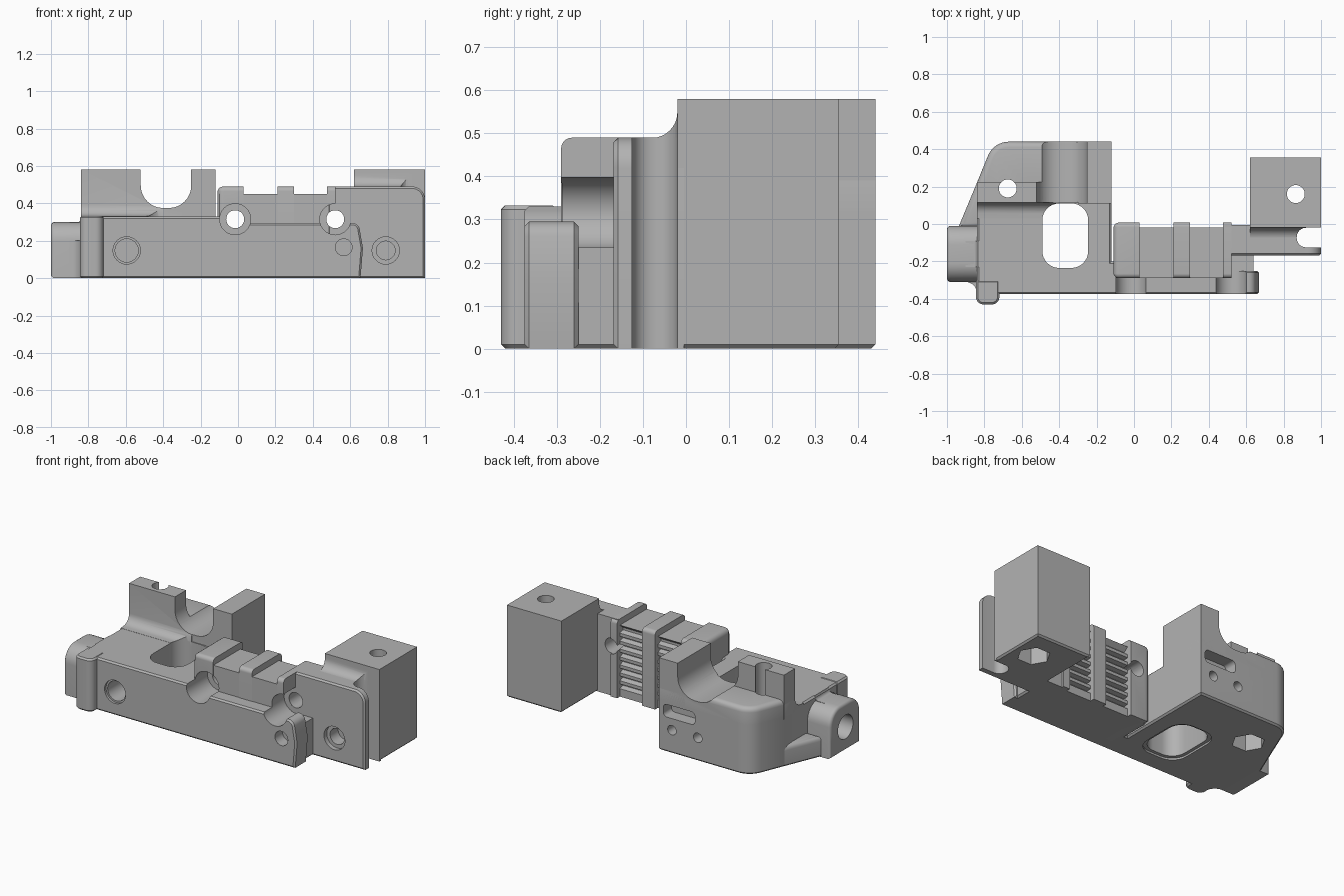
import bpy, bmesh, math
from mathutils import Vector

if "Cube" in bpy.data.objects:
    bpy.data.objects.remove(bpy.data.objects["Cube"], do_unlink=True)

grey = bpy.data.materials.new("machined_grey")
grey.use_nodes = True
grey.diffuse_color = (0.45, 0.45, 0.45, 1)
grey.node_tree.nodes["Principled BSDF"].inputs["Base Color"].default_value = (0.45, 0.45, 0.45, 1)


def rounded(pts, steps=8):
    """Profile from (u, v) or (u, v, radius) corners."""
    out = []
    for i, p in enumerate(pts):
        c = Vector(p[:2])
        if len(p) < 3:
            out.append(c)
            continue
        d1 = (Vector(pts[i - 1][:2]) - c).normalized()
        d2 = (Vector(pts[(i + 1) % len(pts)][:2]) - c).normalized()
        half = d1.angle(d2) / 2
        mid = c + (d1 + d2).normalized() * p[2] / math.sin(half)
        t = p[2] / math.tan(half)
        s, e = c + d1 * t - mid, c + d2 * t - mid
        a = math.atan2(s.y, s.x)
        turn = (math.atan2(e.y, e.x) - a + math.pi) % math.tau - math.pi
        for k in range(steps + 1):
            w = a + turn * k / steps
            out.append(mid + Vector((math.cos(w), math.sin(w))) * p[2])
    return out


def prism(name, axis, lo, hi, pts, bevel_lo=0, bevel_hi=0):
    """Extrude a profile along an axis, optionally rounding its end rims."""
    place = {"x": lambda d, p: (d, p.x, p.y), "y": lambda d, p: (p.x, d, p.y),
             "z": lambda d, p: (p.x, p.y, d)}[axis]
    prof = rounded(pts)
    bm = bmesh.new()
    a = [bm.verts.new(place(lo, p)) for p in prof]
    b = [bm.verts.new(place(hi, p)) for p in prof]
    caps = [bm.faces.new(a), bm.faces.new(b)]
    for i in range(len(a)):
        j = (i + 1) % len(a)
        bm.faces.new((a[i], a[j], b[j], b[i]))
    bmesh.ops.recalc_face_normals(bm, faces=bm.faces)
    rims = [(list(f.edges), w) for f, w in zip(caps, (bevel_lo, bevel_hi))]
    for edges, width in rims:
        if width:
            bmesh.ops.bevel(bm, geom=edges, offset=width, segments=1 if width <= 0.01 else 4,
                            affect="EDGES", profile=0.5)
    mesh = bpy.data.meshes.new(name)
    bm.to_mesh(mesh)
    bm.free()
    mesh.materials.append(grey)
    ob = bpy.data.objects.new(name, mesh)
    bpy.context.scene.collection.objects.link(ob)
    return ob


def rect(u0, v0, u1, v1, r=None):
    return [(u, v) if r is None else (u, v, r) for u, v in ((u0, v0), (u1, v0), (u1, v1), (u0, v1))]


def disc(u, v, r, n=32):
    return [(u + r * math.cos(math.tau * k / n), v + r * math.sin(math.tau * k / n)) for k in range(n)]


cutters = []


def cutter(*args):
    ob = prism("cutter", *args)
    ob.hide_render = True
    cutters.append(ob)
    return ob


def cut(ob, *tools):
    for t in tools:
        m = ob.modifiers.new("cut", "BOOLEAN")
        m.operation, m.solver, m.object = "DIFFERENCE", "EXACT", t
    parts.append(ob)


parts = []

# Cutters: window, channel, clamp slot, bolt holes
window = cutter("z", -0.1, 0.5, rect(-0.49, -0.235, -0.245, 0.11, 0.09))
window_rim = cutter("z", -0.1, 0.012, rect(-0.51, -0.255, -0.225, 0.13, 0.1))
channel = cutter("y", 0, 0.6, [(-0.52, 0.8), (-0.52, 0.375, 0.12), (-0.25, 0.375, 0.12), (-0.25, 0.8)])
clamp_slot = cutter("z", -0.1, 0.8, [(0.87, -0.125, 0.05), (1.1, -0.125), (1.1, -0.02), (0.87, -0.02, 0.05)])
cross_bolts = [cutter("y", -0.6, 0.3, disc(x, 0.315, 0.048)) for x in (-0.015, 0.52)]
counterbores = [cutter("y", -0.6, -0.165, disc(x, 0.315, 0.083)) for x in (-0.015, 0.52)]
bolting = cross_bolts + counterbores
post_bolts, nut_pockets = [], []
for x, y in ((-0.675, 0.19), (0.865, 0.16)):
    post_bolts.append(cutter("z", -0.1, 0.8, disc(x, y, 0.048)))
    nut_pockets.append(cutter("z", -0.1, 0.2, disc(x, y, 0.095, 6)))
left_screw = [cutter("y", -0.5, -0.36, disc(-0.595, 0.148, 0.073)),
              cutter("y", -0.5, -0.22, disc(-0.595, 0.148, 0.062))]
right_screw = [cutter("y", -0.3, -0.14, disc(0.79, 0.148, 0.073)),
               cutter("y", -0.3, -0.06, disc(0.79, 0.148, 0.05))]
small_screw = cutter("y", -0.5, -0.28, disc(0.565, 0.165, 0.045))
end_bore = cutter("x", -1.1, -0.8, disc(-0.16, 0.15, 0.075))
rear_cuts = [cutter("y", 0.36, 0.5, rect(-0.37, 0.22, -0.15, 0.3, 0.025))]
rear_cuts += [cutter("y", 0.34, 0.5, disc(x, 0.147, 0.03, 20)) for x in (-0.21, -0.39)]

# Left body, raised rear deck, thin wall and post
cut(prism("left_body", "z", 0, 0.33,
          [(-0.84, -0.375), (-0.02, -0.375), (-0.02, -0.2), (-0.12, -0.2), (-0.12, 0.44),
           (-0.75, 0.44, 0.12), (-0.84, 0.22)], 0.01, 0.01),
    window, window_rim, post_bolts[0], nut_pockets[0], *left_screw, *rear_cuts, *bolting)
cut(prism("rear_deck", "z", 0.31, 0.42,
          [(-0.84, 0.115), (-0.12, 0.115), (-0.12, 0.44), (-0.75, 0.44, 0.12), (-0.84, 0.22)], 0, 0.03),
    channel, post_bolts[0])
cut(prism("thin_wall", "x", -0.84, -0.4,
          [(0.03, 0.3), (0.03, 0.331), (0.115, 0.335, 0.06), (0.115, 0.58), (0.225, 0.58), (0.225, 0.3)]),
    channel, window, post_bolts[0])
cut(prism("rear_post", "z", 0.31, 0.58,
          [(-0.3, 0.11), (-0.12, 0.11), (-0.12, 0.44), (-0.3, 0.44)]), channel)

# Left end boss, its blends, and the front tab
cut(prism("end_boss", "x", -1, -0.8,
          [(-0.31, 0), (-0.31, 0.3, 0.1), (-0.01, 0.3, 0.1), (-0.01, 0)], 0.02), end_bore)
cut(prism("boss_blend", "z", 0, 0.2,
          [(-0.92, -0.3), (-0.92, -0.31), (-0.84, -0.31, 0.06), (-0.84, -0.4), (-0.8, -0.4), (-0.8, -0.3)]))
cut(prism("boss_top_blend", "y", -0.23, -0.09,
          [(-0.9, 0.28), (-0.9, 0.299), (-0.845, 0.3, 0.02), (-0.835, 0.33), (-0.8, 0.33), (-0.8, 0.28)]))
cut(prism("side_wedge", "z", 0, 0.13, [(-0.94, -0.02), (-0.84, 0.22), (-0.8, 0.22), (-0.8, -0.02)], 0.01, 0.03))
cut(prism("front_tab", "z", 0, 0.333,
          [(-0.845, -0.43, 0.04), (-0.72, -0.43, 0.04), (-0.72, -0.3), (-0.845, -0.3)], 0.01, 0.01))

# Rail core with horizontal teeth on its back
teeth = []
for k in range(8):
    z = 0.03 + k * 0.05
    teeth += [(-0.02, z), (-0.02, z + 0.02), (-0.05, z + 0.03), (-0.05, z + 0.045)]
core = [(-0.02, 0)] + teeth + [(-0.02, 0.45), (-0.288, 0.45), (-0.288, 0)]
cut(prism("rail_core", "x", -0.1, 0.5, core), *bolting)

# Raised rail bands
band = [(-0.29, 0), (-0.29, 0.49, 0.025), (0.008, 0.49, 0.025), (0.008, 0)]
cut(prism("rail_band_left", "x", -0.11, 0.03, band, 0.03), *bolting)
cut(prism("rail_band_middle", "x", 0.21, 0.3, band))
cut(prism("rail_band_right", "x", 0.475, 0.52, band), *bolting)

# Front bar and the low step behind its tip
cut(prism("front_bar", "y", -0.375, -0.25,
          [(-0.04, 0), (0.655, 0), (0.668, 0.16), (0.645, 0.295, 0.04), (-0.04, 0.295)], 0.01, 0.01),
    small_screw, *bolting)
cut(prism("low_step", "z", 0, 0.235, rect(0.4, -0.3, 0.64, -0.1), 0.01), *counterbores)

# Right clamp plate, blend and block
cut(prism("clamp_plate", "y", -0.168, -0.005,
          [(0.48, 0), (1, 0), (1, 0.49, 0.07), (0.48, 0.49)], 0.01), clamp_slot, cross_bolts[1], *right_screw)
cut(prism("block_blend", "x", 0.62, 0.93,
          [(-0.1, 0.45), (-0.1, 0.489), (-0.02, 0.49, 0.06), (-0.02, 0.56), (0.02, 0.56), (0.02, 0.45)]),
    clamp_slot)
cut(prism("right_block", "z", 0, 0.58, rect(0.62, -0.02, 1, 0.355), 0.01), post_bolts[1], nut_pockets[1])

# Bake the cuts, remove the helpers, smooth the curved faces
bpy.context.view_layer.update()
graph = bpy.context.evaluated_depsgraph_get()
baked = [bpy.data.meshes.new_from_object(ob.evaluated_get(graph)) for ob in parts]
bpy.ops.object.select_all(action="DESELECT")
for ob, mesh in zip(parts, baked):
    ob.modifiers.clear()
    ob.data = mesh
    ob.select_set(True)
for ob in cutters:
    bpy.data.objects.remove(ob, do_unlink=True)
bpy.context.view_layer.objects.active = parts[0]
bpy.ops.object.shade_smooth_by_angle(angle=math.radians(32))
